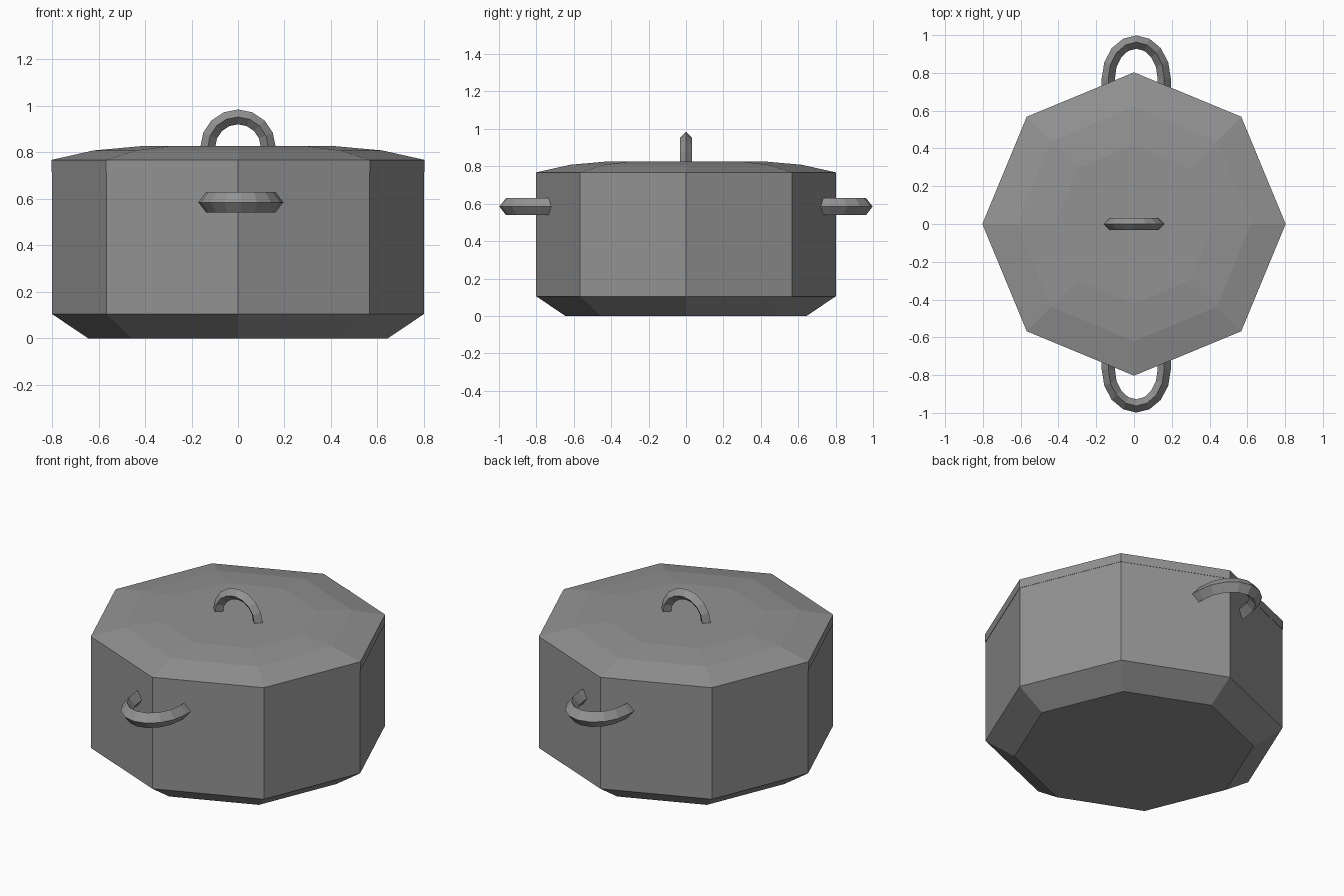
import bpy, bmesh
from math import pi, cos, sin
from mathutils import Vector

if "Cube" in bpy.data.objects:
    bpy.data.objects.remove(bpy.data.objects["Cube"])

# Dark grey metal
metal = bpy.data.materials.new("dark_metal")
metal.diffuse_color = (0.29, 0.29, 0.29, 1)
metal.use_nodes = True
metal.node_tree.nodes["Principled BSDF"].inputs["Base Color"].default_value = metal.diffuse_color


def finish(name, bm):
    bmesh.ops.recalc_face_normals(bm, faces=bm.faces)
    me = bpy.data.meshes.new(name)
    bm.to_mesh(me)
    bm.free()
    me.materials.append(metal)
    ob = bpy.data.objects.new(name, me)
    bpy.context.collection.objects.link(ob)
    return ob


def skin(name, rings):
    """Join closed rings of points into a capped tube."""
    bm = bmesh.new()
    rings = [[bm.verts.new(p) for p in ring] for ring in rings]
    n = len(rings[0])
    for a, b in zip(rings, rings[1:]):
        for i in range(n):
            j = (i + 1) % n
            bm.faces.new((a[i], a[j], b[j], b[i]))
    bm.faces.new(rings[0])
    bm.faces.new(rings[-1])
    return finish(name, bm)


def lathe(name, profile, sides=8):
    """Octagonal body from (radius, z) pairs."""
    angles = [2 * pi * i / sides for i in range(sides)]
    skin(name, [[(r * cos(a), r * sin(a), z) for a in angles] for r, z in profile])


def handle(name, path, across, half_width, half_depth):
    """Sweep a diamond section along a path of (point, outward) pairs."""
    skin(name, [[p + out * half_depth, p + across * half_width,
                 p - out * half_depth, p - across * half_width] for p, out in path])


# Pot body and lid
lathe("pot_body", [(0.645, 0), (0.801, 0.105), (0.801, 0.72)])
lathe("lid", [(0.803, 0.715), (0.803, 0.767), (0.62, 0.808), (0.42, 0.826)])

# Lid handle: upright half ring
path = []
for k in range(9):
    a = pi * k / 8
    out = Vector((cos(a), 0, sin(a)))
    path.append((Vector((0, 0, 0.822)) + out * 0.13, out))
handle("lid_handle", path, Vector((0, 1, 0)), 0.032, 0.032)

# Side handles: flat half ovals with short straight legs
for name, s in (("front_handle", -1), ("back_handle", 1)):
    path = [(Vector((0.16, s * 0.72, 0.585)), Vector((1, 0, 0)))]
    for k in range(9):
        a = pi * k / 8
        out = Vector((cos(a), s * sin(a), 0))
        path.append((Vector((0.012 + 0.148 * cos(a), s * (0.77 + 0.193 * sin(a)), 0.585)), out))
    path.append((Vector((-0.136, s * 0.72, 0.585)), Vector((-1, 0, 0))))
    handle(name, path, Vector((0, 0, 1)), 0.045, 0.035)
